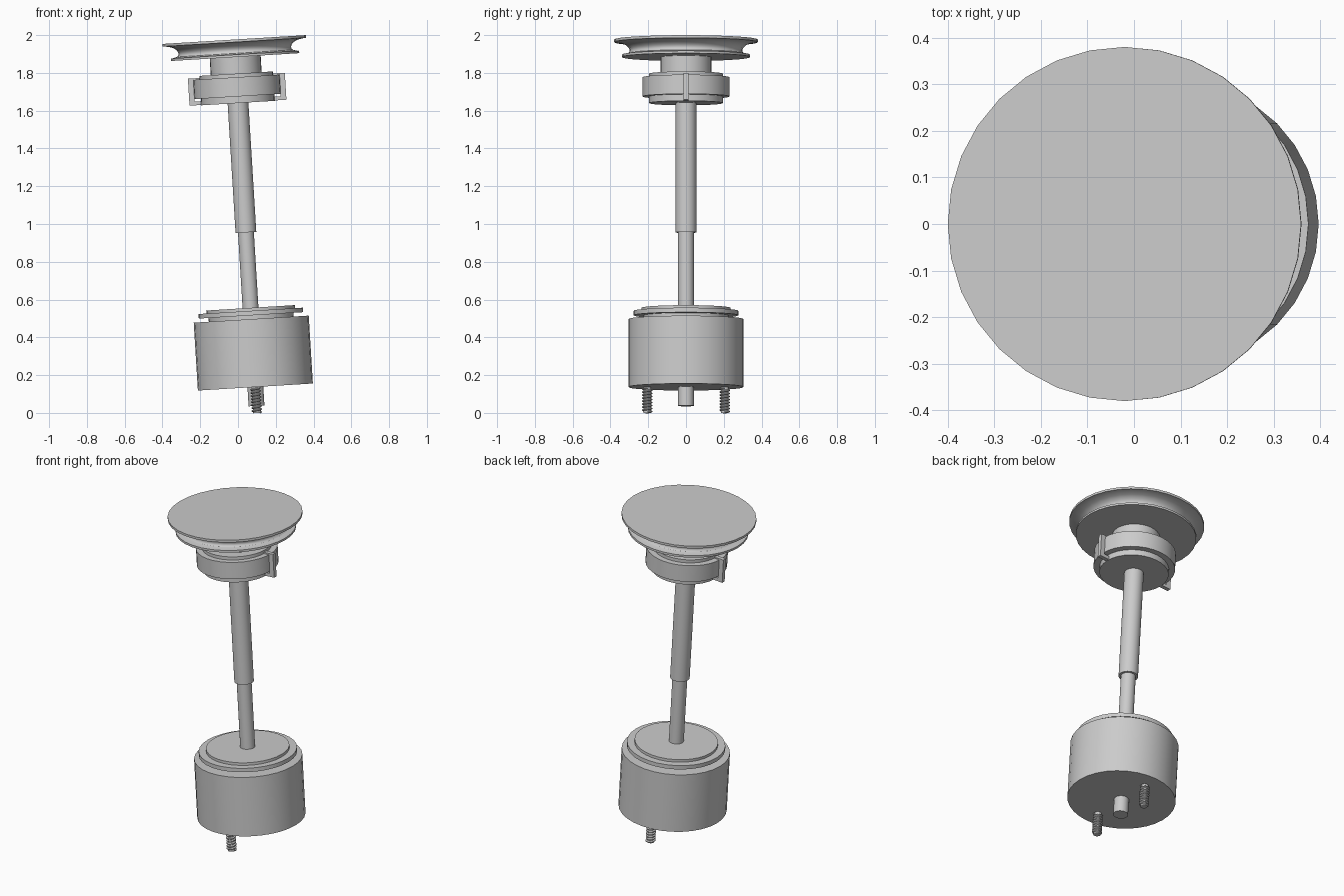
import bpy, bmesh, math
from mathutils import Matrix, Vector

cube = bpy.data.objects.get("Cube")
if cube:
    bpy.data.objects.remove(cube, do_unlink=True)

metal = bpy.data.materials.new("grey metal")
metal.use_nodes = True
GREY = (0.6, 0.6, 0.6, 1)
metal.diffuse_color = GREY
metal.node_tree.nodes["Principled BSDF"].inputs["Base Color"].default_value = GREY

# Every part is built along a straight axis, then leaned by this frame
LEAN = Matrix.Translation((0.092, 0, 0.137)) @ Matrix.Rotation(math.radians(-3.5), 4, 'Y')


def add_part(name, bm, local=Matrix(), smooth=True):
    bmesh.ops.recalc_face_normals(bm, faces=bm.faces)
    mesh = bpy.data.meshes.new(name)
    bm.to_mesh(mesh)
    bm.free()
    mesh.materials.append(metal)
    obj = bpy.data.objects.new(name, mesh)
    bpy.context.collection.objects.link(obj)
    obj.matrix_world = LEAN @ local
    if smooth:
        bpy.ops.object.select_all(action='DESELECT')
        obj.select_set(True)
        bpy.context.view_layer.objects.active = obj
        bpy.ops.object.shade_smooth_by_angle(angle=math.radians(30))
    return obj


def lathe(name, profile, sides=32, local=Matrix()):
    """Closed turned solid from (radius, height) points."""
    bm = bmesh.new()
    rings = []
    for r, h in profile:
        rings.append([bm.verts.new((r * math.cos(a), r * math.sin(a), h))
                      for a in (math.tau * i / sides for i in range(sides))])
    for low, high in zip(rings, rings[1:]):
        for i in range(sides):
            j = (i + 1) % sides
            bm.faces.new((low[i], low[j], high[j], high[i]))
    bm.faces.new(rings[0])
    bm.faces.new(rings[-1])
    return add_part(name, bm, local)


def disc(name, radius, low, high, sides=32, local=Matrix()):
    return lathe(name, [(radius, low), (radius, high)], sides, local)


# Base
disc("base_drum", 0.305, 0, 0.36)
disc("base_neck", 0.225, 0.35, 0.385)
disc("base_ring", 0.277, 0.38, 0.404)
disc("base_cap", 0.235, 0.40, 0.42)
disc("base_pin", 0.042, -0.10, 0.01)

# Telescopic rod
disc("lower_rod", 0.042, 0.41, 0.83)
disc("upper_rod", 0.055, 0.82, 1.515)

# Collar under the pulley
disc("collar_core", 0.195, 1.506, 1.662)
disc("collar_band", 0.23, 1.541, 1.643)
disc("pulley_neck", 0.135, 1.655, 1.76)

# Thin C-shaped clips gripping the band on both sides
for name, side in (("left_clip", 1), ("right_clip", -1)):
    bm = bmesh.new()
    outer, inner, tip = 0.257, 0.228, 0.195
    low, high, arm = 1.508, 1.651, 0.02
    outline = [(tip, low), (outer, low), (outer, high), (tip, high),
               (tip, high - arm), (inner, high - arm),
               (inner, low + arm), (tip, low + arm)]
    face = bm.faces.new([bm.verts.new((side * x, -0.012, z)) for x, z in outline])
    moved = bmesh.ops.extrude_face_region(bm, geom=[face])["geom"]
    bmesh.ops.translate(bm, vec=Vector((0, 0.024, 0)),
                        verts=[v for v in moved if isinstance(v, bmesh.types.BMVert)])
    add_part(name, bm, smooth=False)

# Pulley with a rounded groove between two thin flanges
groove = []
STEPS = 10
for i in range(STEPS + 1):
    t = i / STEPS
    depth = math.sqrt(max(0, 1 - (2 * t - 1) ** 2))
    groove.append((0.333 + 0.033 * t - 0.048 * depth, 1.763 + 0.065 * t))
lathe("pulley", [(0.34, 1.75), (0.34, 1.763)] + groove
      + [(0.38, 1.829), (0.38, 1.843)])

# Threaded studs: a plain core with a helical ridge
PITCH, TURNS = 0.016, 8
for name, y in (("front_stud", -0.205), ("back_stud", 0.205)):
    place = Matrix.Translation((0, y, 0))
    disc(name, 0.021, -0.138, 0.01, 16, place)
    bm = bmesh.new()
    last = None
    for i in range(TURNS * 16 + 1):
        a = math.tau * i / 16
        z = -0.134 + PITCH * i / 16
        row = [bm.verts.new((r * math.cos(a), r * math.sin(a), z + dz))
               for r, dz in ((0.02, -0.007), (0.028, -0.002), (0.028, 0.002), (0.02, 0.007))]
        if last:
            for k in range(4):
                m = (k + 1) % 4
                bm.faces.new((last[k], last[m], row[m], row[k]))
        else:
            bm.faces.new(row)
        last = row
    bm.faces.new(last)
    add_part(name + "_thread", bm, place)
